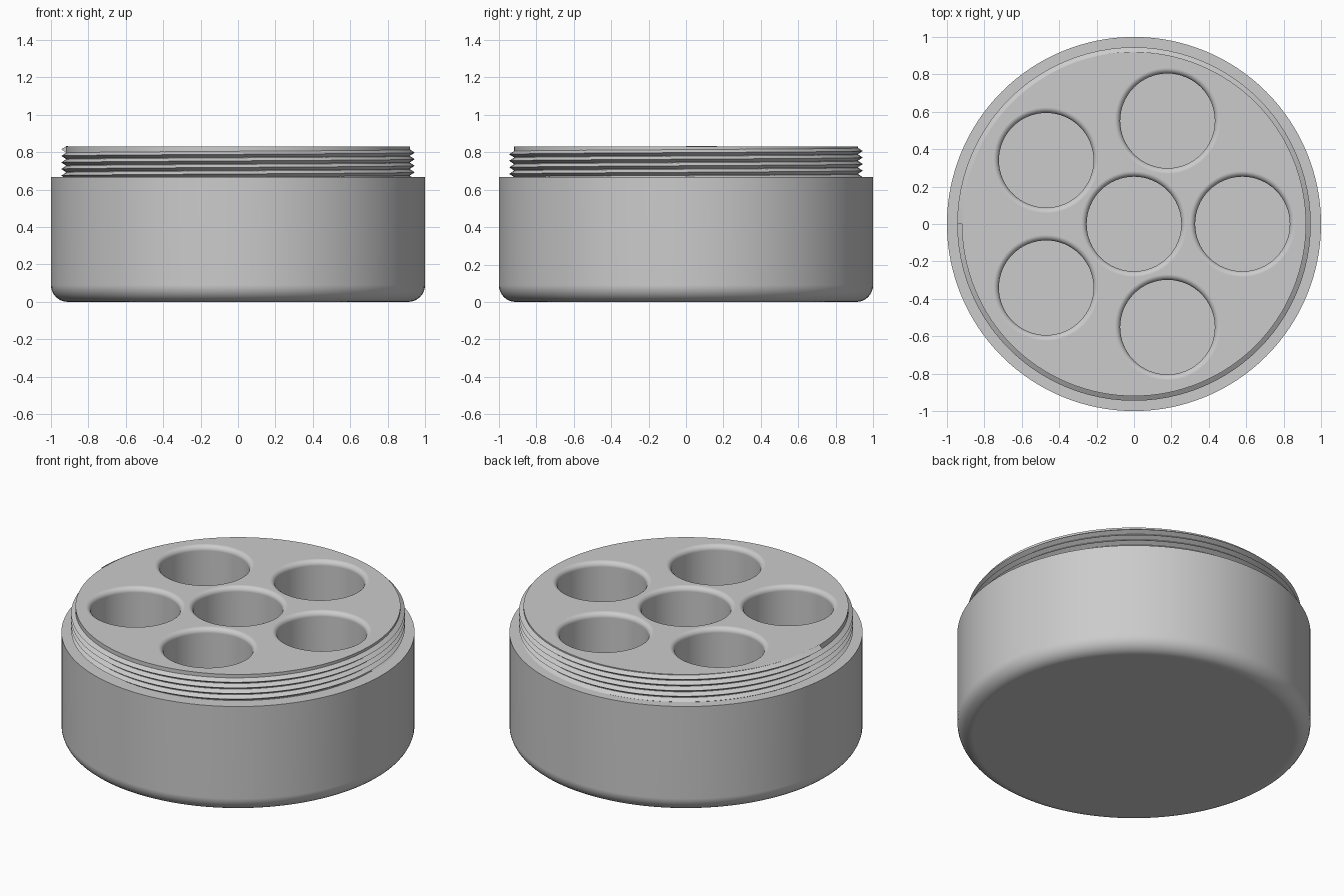
import bpy
import bmesh
from math import sin, cos, pi, radians, tau

cube = bpy.data.objects.get("Cube")
if cube:
    bpy.data.objects.remove(cube, do_unlink=True)

# One plain grey for everything
grey = bpy.data.materials.new("plain grey")
grey.use_nodes = True
colour = (0.6, 0.6, 0.6, 1)
grey.diffuse_color = colour
grey.node_tree.nodes["Principled BSDF"].inputs["Base Color"].default_value = colour

HEIGHT, SHOULDER, FLOOR = 0.83, 0.667, 0.09
BODY_R, NECK_R, HOLE_R = 1.0, 0.92, 0.253
HOLE_RING, LIP, FOOT = 0.58, 0.03, 0.09


def finish(name, bm):
    bmesh.ops.recalc_face_normals(bm, faces=bm.faces)
    mesh = bpy.data.meshes.new(name)
    bm.to_mesh(mesh)
    bm.free()
    mesh.materials.append(grey)
    obj = bpy.data.objects.new(name, mesh)
    bpy.context.collection.objects.link(obj)
    return obj


def activate(obj):
    bpy.ops.object.select_all(action="DESELECT")
    obj.select_set(True)
    bpy.context.view_layer.objects.active = obj


def lathe(name, profile, segments, centre=(0, 0)):
    """Solid of revolution from (radius, z) points, capped at both ends."""
    bm = bmesh.new()
    rings = []
    for r, z in profile:
        rings.append([bm.verts.new((centre[0] + r * cos(tau * i / segments),
                                    centre[1] + r * sin(tau * i / segments), z))
                      for i in range(segments)])
    for a, b in zip(rings, rings[1:]):
        for i in range(segments):
            j = (i + 1) % segments
            bm.faces.new((a[i], a[j], b[j], b[i]))
    bm.faces.new(rings[0])
    bm.faces.new(rings[-1])
    return finish(name, bm)


def arc(cx, cz, r, start, end, steps=8):
    angles = [radians(start + (end - start) * i / steps) for i in range(steps + 1)]
    return [(cx + r * cos(a), cz + r * sin(a)) for a in angles]


# Body: rounded foot, straight wall, shoulder and neck
body = lathe("container_body",
             arc(BODY_R - FOOT, FOOT, FOOT, -90, 0)
             + [(BODY_R, SHOULDER), (NECK_R, SHOULDER), (NECK_R, HEIGHT)], 128)

# Wells: one in the middle and five around it, each with a rounded lip
centres = [(0, 0)] + [(HOLE_RING * cos(tau * k / 5), HOLE_RING * sin(tau * k / 5))
                      for k in range(5)]
well = [(HOLE_R, FLOOR)] + arc(HOLE_R + LIP, HEIGHT - LIP, LIP, 180, 90)
well.append((HOLE_R + LIP, HEIGHT + 0.1))
for centre in centres:
    cutter = lathe("well_cutter", well, 64, centre)
    cutter.hide_render = True
    cut = body.modifiers.new("well", "BOOLEAN")
    cut.operation = "DIFFERENCE"
    cut.solver = "EXACT"
    cut.object = cutter
    activate(body)
    bpy.ops.object.modifier_apply(modifier=cut.name)
    bpy.data.objects.remove(cutter, do_unlink=True)

# Screw thread: a triangular ridge wound right-handed up the neck
PITCH, TURNS, STEPS = 0.035, 4.5, 96
section = [(0.918, -0.0175), (0.945, 0), (0.918, 0.0175)]
bm = bmesh.new()
loops = []
for i in range(int(TURNS * STEPS) + 1):
    t = i / STEPS
    z0 = 0.658 + PITCH * t
    loops.append([bm.verts.new((r * cos(tau * t), r * sin(tau * t), z0 + dz))
                  for r, dz in section])
for a, b in zip(loops, loops[1:]):
    for i in range(3):
        j = (i + 1) % 3
        bm.faces.new((a[i], a[j], b[j], b[i]))
bm.faces.new(loops[0])
bm.faces.new(loops[-1])
thread = finish("screw_thread", bm)

# Smooth curves, crisp edges
for obj in (body, thread):
    activate(obj)
    bpy.ops.object.shade_smooth_by_angle(angle=pi / 6)
weighted = body.modifiers.new("even_shading", "WEIGHTED_NORMAL")
weighted.keep_sharp = True
